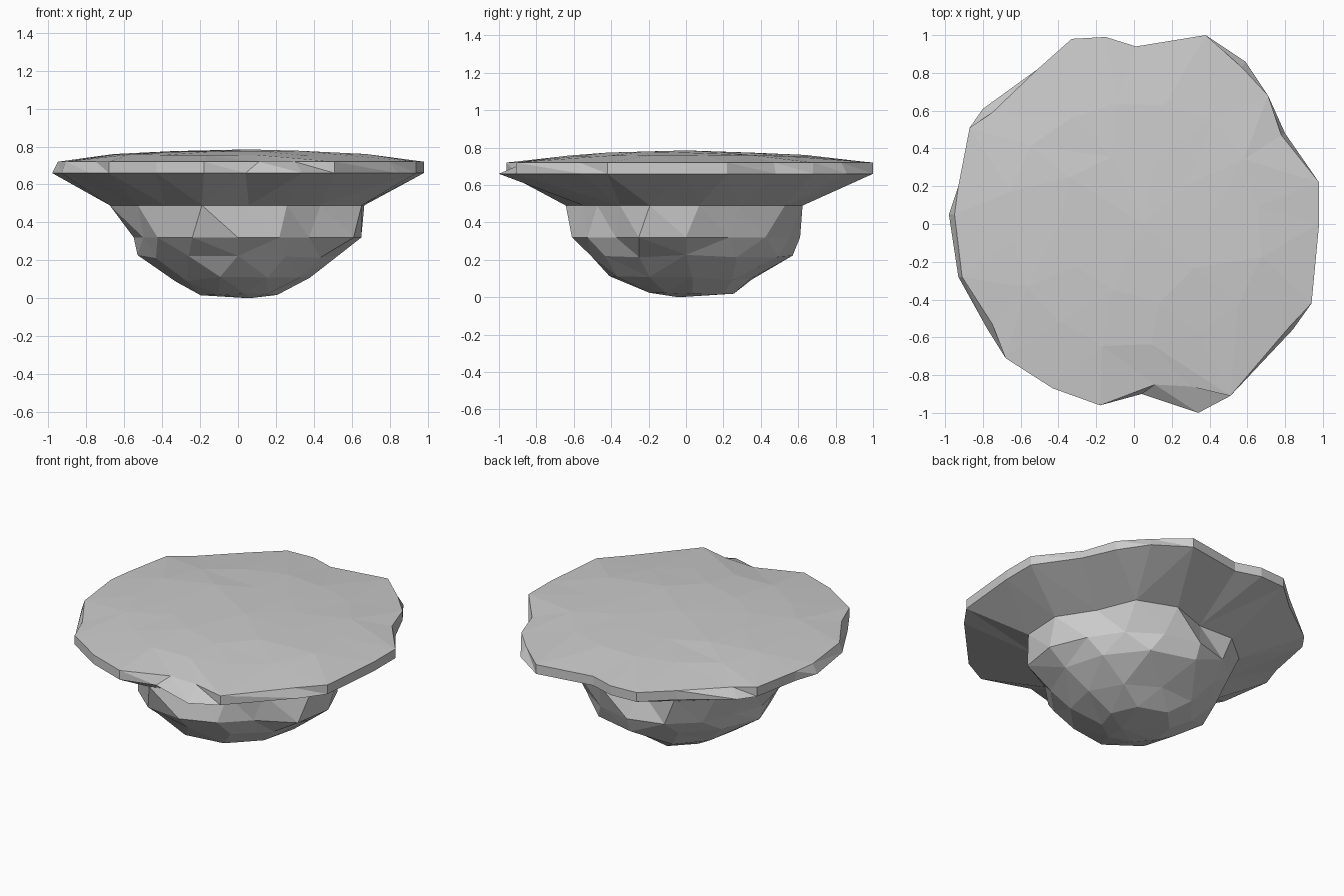
import bpy, bmesh, math, random

if "Cube" in bpy.data.objects:
    bpy.data.objects.remove(bpy.data.objects["Cube"])

random.seed(4)
bm = bmesh.new()


def ring(z, radii, start=0.0, jz=0.0):
    """Ring of vertices at evenly spaced angles with individual radii."""
    n = len(radii)
    out = []
    for i, r in enumerate(radii):
        a = math.radians(start) + 2 * math.pi * i / n
        out.append(bm.verts.new((r * math.cos(a), r * math.sin(a), z + random.uniform(-jz, jz))))
    return out


def angle(v):
    return math.atan2(v.co.y, v.co.x) % (2 * math.pi)


def zip_rings(low, high):
    """Triangulate between two rings that may have different counts."""
    low, high = sorted(low, key=angle), sorted(high, key=angle)
    n, m = len(low), len(high)

    def ang(r, i):
        return angle(r[i % len(r)]) + 2 * math.pi * (i // len(r))
    i = j = 0
    while i < n or j < m:
        a, b = low[i % n], high[j % m]
        if j >= m or (i < n and ang(low, i + 1) <= ang(high, j + 1)):
            i += 1
            bm.faces.new((a, low[i % n], b))
        else:
            j += 1
            bm.faces.new((a, high[j % m], b))


def cap(r, co):
    """Close a ring with a fan to one point."""
    r = sorted(r, key=angle)
    tip = bm.verts.new(co)
    for i, v in enumerate(r):
        bm.faces.new((v, r[(i + 1) % len(r)], tip))


# rocky underside, bottom to top
foot = ring(0.02, [.21, .24, .26, .21, .20, .18, .20, .19], 10, .005)
belly = ring(0.10, [.38, .38, .36, .38, .34, .33, .36, .42, .40, .38], 5, .015)
waist = ring(0.22, [.53, .54, .57, .57, .50, .49, .53, .50, .52, .51, .50, .50], 0, .01)
shelf = ring(0.32, [.65, .60, .60, .60, .61, .59, .56, .52, .55, .54, .60, .63, .61, .57, .53, .66])
neck = ring(0.49, [.67, .60, .68, .65, .54, .62, .62, .60, .68, .60, .61, .67, .55, .54, .56, .68], 6)

# irregular overhanging rim
outline = [(.98, .22), (.98, .0), (.94, -.42), (.84, -.56), (.51, -.91), (.34, -1), (.04, -.90),
           (-.18, -.96), (-.43, -.87), (-.68, -.71), (-.78, -.55), (-.93, -.28), (-.98, .05),
           (-.93, .2), (-.87, .51), (-.8, .61), (-.51, .82), (-.33, .98), (-.15, .99),
           (.01, .94), (.38, 1), (.59, .86), (.71, .68), (.8, .48)]
rim = [bm.verts.new((x, y, .66)) for x, y in outline]
lip_moves = {3: (.80, -.57), 5: (.30, -.86), 6: (.11, -.85), 10: (-.75, -.53), 11: (-.91, -.28),
             12: (-.95, .05), 15: (-.75, .59), 21: (.57, .83), 23: (.78, .47)}
lip = [bm.verts.new((*lip_moves.get(i, p), .72)) for i, p in enumerate(outline)]
for i in range(len(rim)):
    k = i - 1
    bm.faces.new((rim[k], rim[i], lip[i]))
    bm.faces.new((rim[k], lip[i], lip[k]))

# gently domed top
outer = ring(0.757, [random.uniform(.64, .70) for _ in range(16)], 8, .004)
inner = ring(0.775, [random.uniform(.36, .44) for _ in range(10)], 0, .003)

under = [foot, belly, waist, shelf, neck, rim]
top = [lip, outer, inner]
for stack in (under, top):
    for a, b in zip(stack, stack[1:]):
        zip_rings(a, b)
cap(foot, (.06, -.04, 0))
cap(inner, (.05, 0, .785))

bmesh.ops.recalc_face_normals(bm, faces=bm.faces)
mesh = bpy.data.meshes.new("rock_island")
bm.to_mesh(mesh)
bm.free()
bpy.context.collection.objects.link(bpy.data.objects.new("rock_island", mesh))
